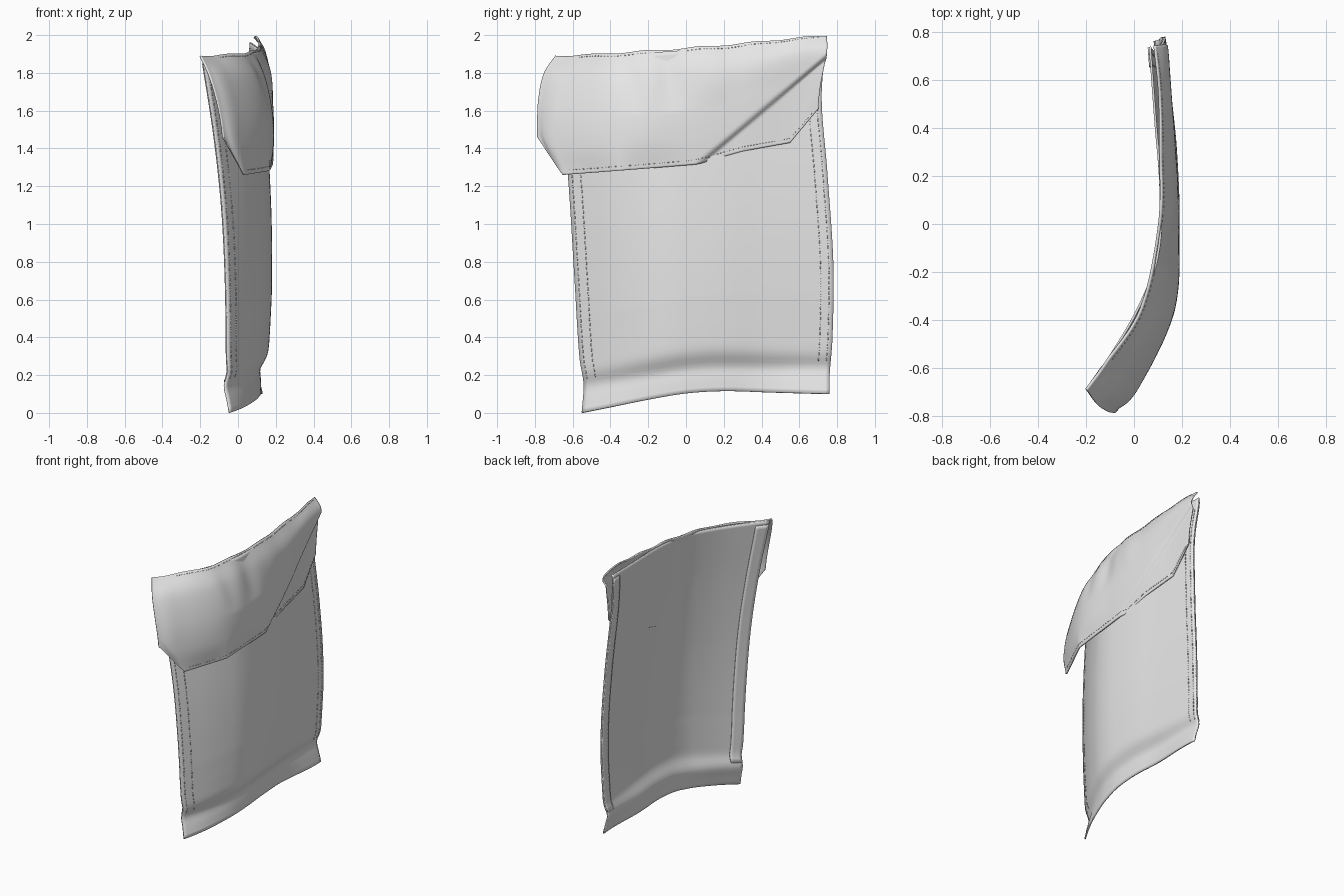
import bpy, bmesh, math
from mathutils import Vector

if "Cube" in bpy.data.objects:
    bpy.data.objects.remove(bpy.data.objects["Cube"])

cloth = bpy.data.materials.new("light_grey_cloth")
cloth.diffuse_color = (0.8, 0.8, 0.8, 1)
cloth.use_nodes = True
cloth.node_tree.nodes["Principled BSDF"].inputs["Base Color"].default_value = cloth.diffuse_color


def spline(pts, t):
    """Smooth curve through (t, value) points."""
    n = len(pts)
    t = min(max(t, pts[0][0]), pts[-1][0])
    i = 0
    while i < n - 2 and t > pts[i + 1][0]:
        i += 1

    def slope(k):
        a, b = pts[max(k - 1, 0)], pts[min(k + 1, n - 1)]
        return (b[1] - a[1]) / (b[0] - a[0])
    (t0, p0), (t1, p1) = pts[i], pts[i + 1]
    h = t1 - t0
    s = (t - t0) / h
    return ((2*s**3 - 3*s*s + 1) * p0 + (s**3 - 2*s*s + s) * h * slope(i)
            + (3*s*s - 2*s**3) * p1 + (s**3 - s*s) * h * slope(i + 1))


def linear(vals, t):
    i = min(int(t), len(vals) - 2)
    return vals[i] + (vals[i + 1] - vals[i]) * (t - i)


def smooth(t):
    t = min(max(t, 0), 1)
    return t * t * (3 - 2 * t)


# Pocket panel: outline curves and cross-section
LEFT = [(0, -.55), (.15, -.54), (.3, -.562), (.7, -.587), (1.26, -.622), (1.9, -.68)]
RIGHT = [(0, .76), (.1, .76), (.3, .775), (.7, .78), (1.2, .748), (1.6, .718), (1.9, .74)]
BOTTOM = [(-.55, 0), (-.4, .03), (-.2, .07), (0, .103), (.2, .115), (.45, .108), (.76, .1)]
TOP = [(-.68, 1.88), (-.35, 1.895), (0, 1.92), (.74, 1.96)]
CURVE = [(-.7, -.145), (-.6, -.075), (-.5, -.01), (-.4, .05), (-.3, .1), (-.2, .14),
         (-.1, .162), (0, .17), (.2, .167), (.4, .15), (.78, .122)]
HEM = [(0, -.052), (.07, -.054), (.13, -.056), (.21, -.018), (.3, -.008), (.5, 0)]
HEM_END = [(0, 0), (.07, -.018), (.14, -.035), (.21, -.012), (.3, -.006), (.5, 0)]
LEAN = [(0, 0), (.4, 0), (.8, .005), (1.1, 0), (1.5, -.022), (1.9, -.058)]


def body(u, v):
    g = v * 1.9
    y = spline(LEFT, g) * (1 - u) + spline(RIGHT, g) * u
    zb, zt = spline(BOTTOM, y), spline(TOP, y)
    z = zb + (zt - zb) * v
    end = smooth(abs(u - .47) * 2.6 - .35)      # the hem flares at both ends
    hem = spline(HEM, z - zb) * (1 - end) + spline(HEM_END, z - zb) * end
    return Vector((spline(CURVE, y) + hem + spline(LEAN, z), y, z))


# Flap: rows from the top seam down to the free edge
ROWS = [
    [(-.2, -.69, 1.89), (-.12, -.58, 1.89), (.03, -.35, 1.905), (.105, 0, 1.93),
     (.11, .3, 1.955), (.105, .55, 1.98), (.085, .745, 1.995)],
    [(-.155, -.752, 1.79), (-.06, -.65, 1.78), (.105, -.35, 1.78), (.155, 0, 1.80),
     (.16, .3, 1.83), (.147, .55, 1.89), (.13, .748, 1.93)],
    [(-.115, -.779, 1.66), (-.01, -.68, 1.60), (.15, -.36, 1.6), (.18, 0, 1.62),
     (.172, .3, 1.68), (.152, .54, 1.74), (.14, .735, 1.85)],
    [(-.09, -.785, 1.54), (.01, -.69, 1.42), (.165, -.36, 1.43), (.185, 0, 1.46),
     (.175, .3, 1.53), (.153, .55, 1.58), (.145, .71, 1.72)],
    [(-.08, -.785, 1.46), (.03, -.65, 1.26), (.163, -.36, 1.282), (.18, .05, 1.315),
     (.175, .3, 1.385), (.154, .55, 1.43), (.145, .7, 1.61)],
]


def flap(u, v):
    t, p = u * 6, []
    for c in range(3):
        col = []
        for r, row in enumerate(ROWS):
            vals = [q[c] for q in row]
            col.append((r / 4, linear(vals, t) if r == 4 else spline(list(enumerate(vals)), t)))
        p.append(spline(col, v))
    x, y, z = p
    # soft dents below the seam
    fade = math.sin(math.pi * min(v * 1.9, 1))
    for yc, w, d in ((-.32, .06, .012), (-.12, .07, .018), (.12, .08, -.006)):
        x -= d * fade * math.exp(-((y - yc - .1 * v) / w) ** 2)
    # slanting fold: the corner below it tucks under
    s = (.58 * (y - .05) - .69 * (z - 1.32)) / .9
    x -= .023 * smooth(s / .025) * smooth((y - .03) / .1)
    z += .004 * math.sin(y * 22) * (1 - v) ** 4
    return Vector((x, y, z))


def normal(fn, u, v):
    e = .004
    u, v = min(max(u, e), 1 - e), min(max(v, e), 1 - e)
    n = (fn(u + e, v) - fn(u - e, v)).cross(fn(u, v + e) - fn(u, v - e)).normalized()
    return n if n.x > 0 else -n


def finish(name, bm, thick):
    me = bpy.data.meshes.new(name)
    bmesh.ops.recalc_face_normals(bm, faces=bm.faces)
    bm.to_mesh(me)
    bm.free()
    me.materials.append(cloth)
    ob = bpy.data.objects.new(name, me)
    bpy.context.collection.objects.link(ob)
    m = ob.modifiers.new("thickness", 'SOLIDIFY')
    m.thickness, m.offset = thick, 0
    bpy.ops.object.select_all(action='DESELECT')
    ob.select_set(True)
    bpy.context.view_layer.objects.active = ob
    bpy.ops.object.shade_smooth_by_angle(angle=math.radians(40))


def patch(bm, fn, u0, u1, v0, v1, nu, nv, off=0):
    def point(i, j):
        u, v = u0 + (u1 - u0) * i / nu, v0 + (v1 - v0) * j / nv
        p = fn(u, v)
        return p + normal(fn, u, v) * off if off else p
    g = [[bm.verts.new(point(i, j)) for j in range(nv + 1)] for i in range(nu + 1)]
    for i in range(nu):
        for j in range(nv):
            bm.faces.new((g[i][j], g[i + 1][j], g[i + 1][j + 1], g[i][j + 1]))


def sheet(name, fn, span, res, thick, off=0):
    bm = bmesh.new()
    patch(bm, fn, *span, *res, off)
    finish(name, bm, thick)


# Main cloth parts
sheet("pocket_panel", body, (0, 1, 0, 1), (60, 80), .01)
sheet("pocket_flap", flap, (0, 1, 0, 1), (120, 60), .01)

# Folded side seams on the back
for side, a, b in (("left", 0, .054), ("right", .945, 1)):
    sheet(side + "_seam_back", body, (a, b, .085, .985), (4, 60), .006, -.007)

# Stitching on the side seams
bm = bmesh.new()
for u in (.016, .05, .95, .982):
    for k in range(60):
        v = .095 + k * .0145
        patch(bm, body, u - .0015, u + .0015, v, v + .008, 1, 1, .0055)
finish("seam_stitches", bm, .002)

# Stitching along the flap's free edge and top seam
bm = bmesh.new()
for v in (.03, .96):
    for k in range(75):
        u = .19 + k * .0105
        patch(bm, flap, u, u + .004, v - .003, v + .003, 1, 1, .0055)
finish("flap_stitches", bm, .002)
